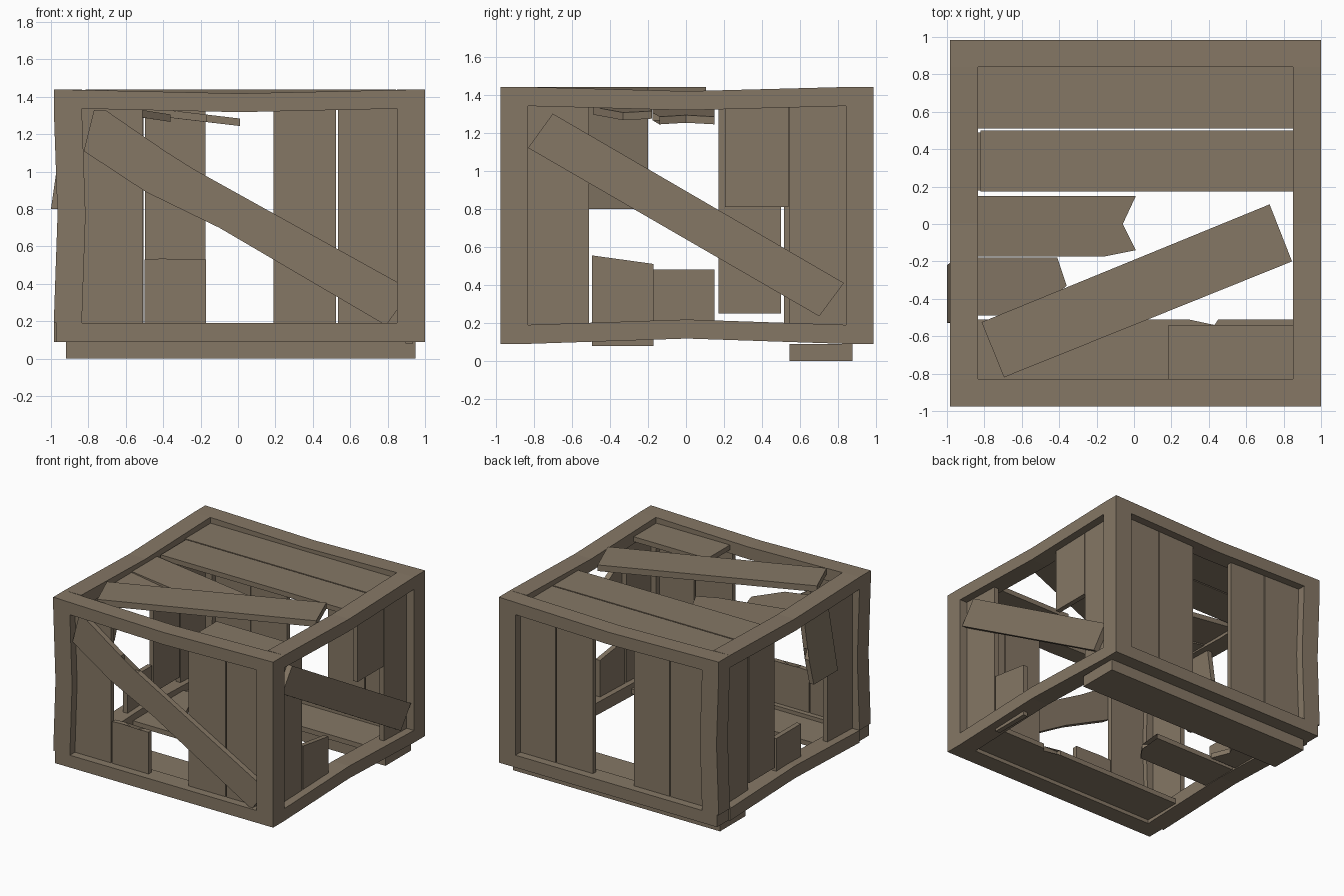
import bpy, bmesh
from mathutils import Vector

if "Cube" in bpy.data.objects:
    bpy.data.objects.remove(bpy.data.objects["Cube"])

wood = bpy.data.materials.new("weathered_wood")
wood.diffuse_color = (0.235, 0.185, 0.13, 1)
wood.use_nodes = True
wood.node_tree.nodes["Principled BSDF"].inputs["Base Color"].default_value = wood.diffuse_color


def finish(name, bm):
    bmesh.ops.recalc_face_normals(bm, faces=bm.faces)
    me = bpy.data.meshes.new(name)
    bm.to_mesh(me)
    bm.free()
    me.materials.append(wood)
    ob = bpy.data.objects.new(name, me)
    bpy.context.collection.objects.link(ob)


# Crate sides: map (a, b, depth below the outer surface) to a 3D point
SIDES = {
    "front": lambda a, b, d: (a, -0.975 + d, b),
    "back": lambda a, b, d: (a, 0.985 - d, b),
    "right": lambda a, b, d: (1.0 - d, a, b),
    "left": lambda a, b, d: (-0.985 + d, a, b),
    "top": lambda a, b, d: (a, b, 1.44 - d),
    "floor": lambda a, b, d: (a, b, 0.09 + d),
}


def slab(name, side, pts, d0=0.065, thick=0.04, tilt=None):
    """Extruded outline on one side; tilt(a, b) adds depth."""
    bm = bmesh.new()
    rings = []
    for off in (d0, d0 + thick):
        rings.append([bm.verts.new(SIDES[side](a, b, off + (tilt(a, b) if tilt else 0)))
                      for a, b in pts])
    bm.faces.new(rings[0])
    bm.faces.new(rings[1])
    n = len(pts)
    for i in range(n):
        j = (i + 1) % n
        bm.faces.new((rings[0][i], rings[0][j], rings[1][j], rings[1][i]))
    bmesh.ops.triangulate(bm, faces=[f for f in bm.faces if len(f.verts) > 4])
    finish(name, bm)


def rect(a0, a1, b0, b1):
    return [(a0, b0), (a1, b0), (a1, b1), (a0, b1)]


def beam(name, lo, hi, bend=(0, 0, 0)):
    """Box whose middle is pushed by bend."""
    bm = bmesh.new()
    bmesh.ops.create_cube(bm, size=1)
    lo, hi = Vector(lo), Vector(hi)
    size = hi - lo
    ax = max(range(3), key=lambda i: size[i])
    for v in bm.verts:
        v.co = Vector([lo[i] + (v.co[i] + 0.5) * size[i] for i in range(3)])
    if any(bend):
        long = [e for e in bm.edges if abs(e.verts[0].co[ax] - e.verts[1].co[ax]) > 0.01]
        bmesh.ops.subdivide_edges(bm, edges=long, cuts=1)
        mid = (lo[ax] + hi[ax]) / 2
        for v in bm.verts:
            if abs(v.co[ax] - mid) < 0.01:
                v.co += Vector(bend)
    finish(name, bm)


# Frame: long beams, side beams and corner posts
X = {"left": (-0.985, -0.835), "right": (0.85, 1.0)}
Y = {"front": (-0.975, -0.83), "back": (0.84, 0.985)}
for ny, (y0, y1) in Y.items():
    beam(f"{ny}_bottom_beam", (-0.97, y0, 0.09), (1.0, y1, 0.19))
    beam(f"{ny}_top_beam", (-0.985, y0, 1.34), (1.0, y1, 1.44), (0, 0, -0.022))
for nx, (x0, x1) in X.items():
    beam(f"{nx}_bottom_beam", (x0, -0.83, 0.09), (x1, 0.84, 0.19), (0, 0, 0.028))
    beam(f"{nx}_top_beam", (x0, -0.83, 1.34), (x1, 0.84, 1.44), (0, 0, -0.022))
    for ny, (y0, y1) in Y.items():
        beam(f"{ny}_{nx}_post", (x0, y0, 0.19), (x1, y1, 1.34),
             (0.02, 0, 0) if nx == "left" else (0, 0, 0))

# Single remaining skid
beam("skid", (-0.92, 0.545, 0.0), (0.95, 0.875, 0.09))

# Upright planks that are still whole
Z0, Z1 = 0.17, 1.36
whole = {
    "front": [(-0.84, -0.51), (0.19, 0.525), (0.535, 0.86)],
    "back": [(-0.84, -0.505), (-0.497, -0.175), (0.195, 0.525), (0.535, 0.86)],
    "right": [(-0.84, -0.51), (0.545, 0.85)],
    "left": [(-0.84, -0.51), (0.515, 0.85)],
}
for side, spans in whole.items():
    for i, (a0, a1) in enumerate(spans):
        slab(f"{side}_plank_{i + 1}", side, rect(a0, a1, Z0, Z1))

# Broken upright planks
slab("front_stub", "front",
     [(-0.5, 0.1), (-0.17, 0.1), (-0.17, 0.53), (-0.23, 0.53), (-0.33, 0.495),
      (-0.41, 0.535), (-0.5, 0.53)])
slab("right_stub", "right", [(-0.495, 0.08), (-0.17, 0.08), (-0.17, 0.51), (-0.495, 0.555)])
slab("right_hanging_plank", "right", rect(0.205, 0.54, 0.81, Z1))
slab("left_short_plank", "left", rect(0.17, 0.5, 0.25, Z1))
slab("left_stub", "left", rect(-0.17, 0.15, 0.17, 0.48))
slab("left_loose_plank", "left",
     [(-0.51, Z1), (-0.2, Z1), (-0.2, 1.085), (-0.25, 1.065), (-0.2, 1.0),
      (-0.22, 0.8), (-0.53, 0.8)],
     tilt=lambda a, b: -0.08 * (Z1 - b) / (Z1 - 0.8))

# Lid planks
slab("lid_plank_1", "top", rect(-0.85, 0.86, 0.51, 0.85), 0.05)
slab("lid_plank_2", "top", rect(-0.82, 0.86, 0.175, 0.5), 0.05)


def sag(a, b):
    return 0.1 * max(0, a + 0.84) / 0.84


slab("lid_broken_plank", "top",
     [(-0.85, -0.175), (-0.165, -0.175), (-0.165, -0.14), (0.01, -0.14), (-0.06, 0.0),
      (0.01, 0.15), (-0.85, 0.15)], 0.055, tilt=sag)
slab("lid_loose_plank", "top",
     [(-0.85, -0.49), (-0.55, -0.49), (-0.36, -0.33), (-0.41, -0.18), (-0.85, -0.18)],
     0.06, tilt=lambda a, b: 1.3 * sag(a, b))
slab("lid_stub", "top", rect(0.185, 0.86, -0.84, -0.54), 0.05)

# Floor planks
slab("floor_front_plank", "floor",
     [(-0.85, -0.84), (0.86, -0.84), (0.86, -0.51), (0.45, -0.51), (0.43, -0.54),
      (0.3, -0.54), (0.29, -0.51), (-0.85, -0.51)], 0.03)
slab("floor_back_plank", "floor", rect(-0.85, 0.86, 0.51, 0.85), 0.01)
slab("floor_broken_plank", "floor",
     [(-0.85, -0.16), (-0.2, -0.16), (-0.12, -0.05), (-0.2, 0.03), (-0.1, 0.15),
      (-0.85, 0.15)], 0.03)
slab("floor_stub", "floor",
     [(-0.85, 0.18), (-0.6, 0.18), (-0.66, 0.33), (-0.57, 0.49), (-0.85, 0.49)], 0.03)

# Diagonal braces
slab("front_brace", "front",
     [(-0.825, 1.11), (-0.49, 0.89), (-0.1, 0.7), (0.77, 0.19), (0.8, 0.19), (0.85, 0.26),
      (0.85, 0.41), (-0.24, 1.015), (-0.38, 0.99), (-0.39, 1.11), (-0.71, 1.33),
      (-0.77, 1.33)], 0.02, 0.045)
slab("right_brace", "right", [(-0.83, 1.12), (0.7, 0.235), (0.83, 0.41), (-0.7, 1.3)],
     0.02, 0.045)
slab("lid_brace", "top", [(-0.815, -0.525), (-0.695, -0.82), (0.845, -0.2), (0.725, 0.105)],
     0.0, 0.05)
